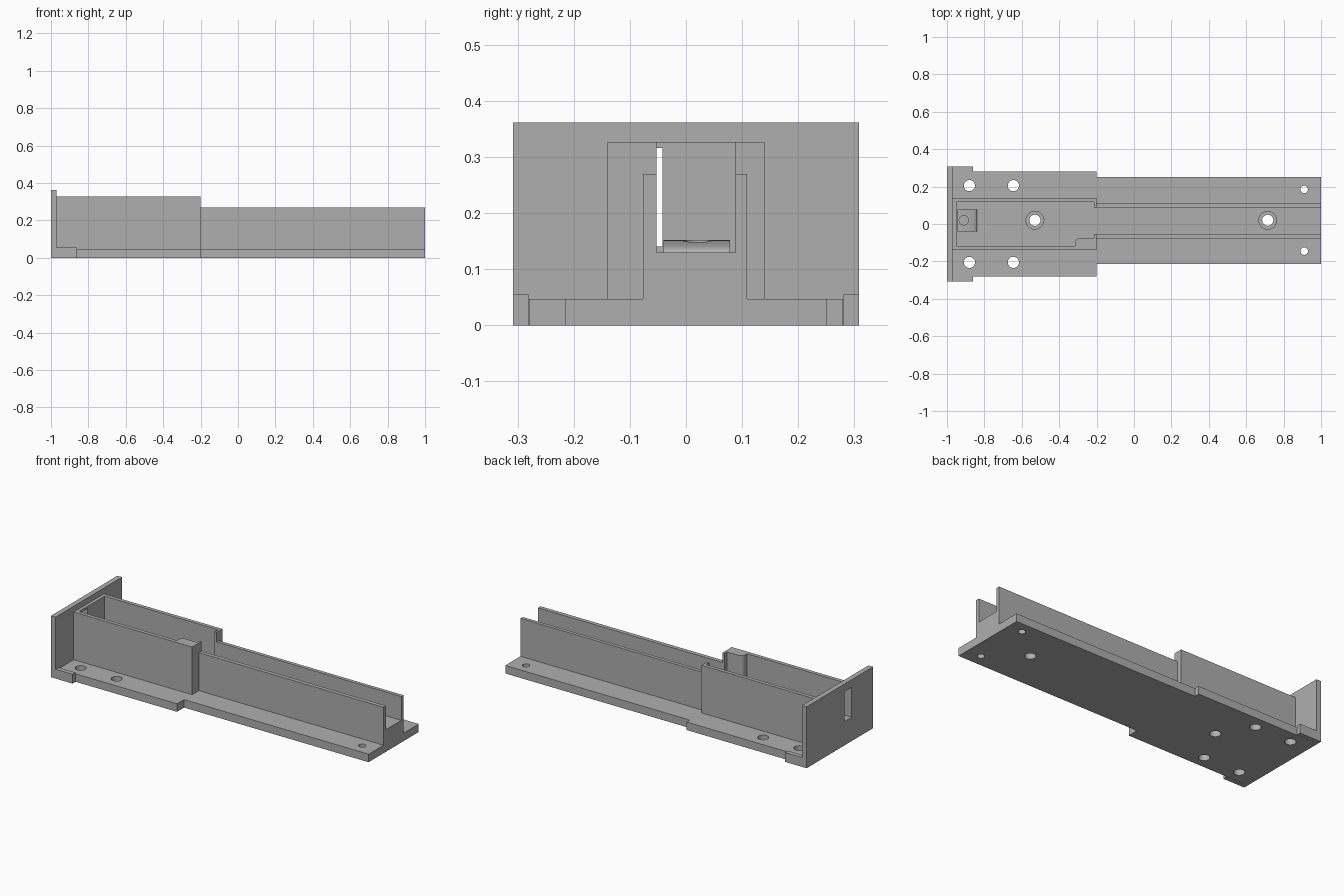
import bpy, bmesh, math
from mathutils import Vector

cube = bpy.data.objects.get("Cube")
if cube:
    bpy.data.objects.remove(cube, do_unlink=True)

grey = bpy.data.materials.new("plain grey")
grey.use_nodes = True
colour = (0.43, 0.43, 0.43, 1)
grey.diffuse_color = colour
grey.node_tree.nodes["Principled BSDF"].inputs["Base Color"].default_value = colour


def prism(name, points, direction):
    """Closed solid from a flat outline swept along a direction."""
    bm = bmesh.new()
    face = bm.faces.new([bm.verts.new(p) for p in points])
    swept = bmesh.ops.extrude_face_region(bm, geom=[face])["geom"]
    verts = [g for g in swept if isinstance(g, bmesh.types.BMVert)]
    bmesh.ops.translate(bm, verts=verts, vec=Vector(direction))
    bmesh.ops.recalc_face_normals(bm, faces=bm.faces)
    mesh = bpy.data.meshes.new(name)
    bm.to_mesh(mesh)
    bm.free()
    mesh.materials.append(grey)
    obj = bpy.data.objects.new(name, mesh)
    bpy.context.collection.objects.link(obj)
    return obj


def plan(name, outline, z0, z1):
    return prism(name, [(x, y, z0) for x, y in outline], (0, 0, z1 - z0))


def box(name, x0, x1, y0, y1, z0, z1):
    return plan(name, [(x0, y0), (x1, y0), (x1, y1), (x0, y1)], z0, z1)


def arc(cx, cy, r, start, end, steps):
    angles = [math.radians(start + (end - start) * i / steps) for i in range(steps + 1)]
    return [(cx + r * math.cos(a), cy + r * math.sin(a)) for a in angles]


def drill(x, y, r, z0, z1):
    return plan("drill", arc(x, y, r, 0, 345, 23), z0, z1)


def cut(obj, cutters):
    for cutter in cutters:
        cutter.hide_render = True
        mod = obj.modifiers.new("cut", "BOOLEAN")
        mod.operation, mod.solver, mod.object = "DIFFERENCE", "EXACT", cutter
        bpy.context.view_layer.objects.active = obj
        bpy.ops.object.modifier_apply(modifier=mod.name)
        bpy.data.objects.remove(cutter, do_unlink=True)


def smooth(obj):
    bpy.ops.object.select_all(action="DESELECT")
    obj.select_set(True)
    bpy.context.view_layer.objects.active = obj
    bpy.ops.object.shade_smooth_by_angle(angle=math.radians(30))


BASE, FLOOR, MID = 0.047, 0.13, 0.02
STEP = -0.2  # where the wide housing meets the narrow rail


def screw_hole(x):
    """Through hole with a wider recess for the screw head."""
    return [drill(x, MID, 0.03, -0.1, 0.3), drill(x, MID, 0.048, 0.08, 0.3)]


# Stepped base plate with mounting holes
base = plan("base_plate", [(-0.97, -0.28), (STEP, -0.28), (STEP, -0.215), (1, -0.215),
                           (1, 0.25), (STEP, 0.25), (STEP, 0.28), (-0.97, 0.28)], 0, BASE)
holes = [drill(x, y, 0.03, -0.1, 0.1) for x in (-0.88, -0.645) for y in (-0.205, 0.205)]
holes += [drill(0.91, y, 0.02, -0.1, 0.1) for y in (-0.145, 0.185)]
holes += [drill(x, MID, 0.03, -0.1, 0.1) for x in (-0.53, 0.715)]
cut(base, holes)

# Housing with a pocket, rounded corner block and opening to the rail
housing = box("housing", -0.97, STEP, -0.14, 0.14, BASE, 0.327)
pocket = [(-0.95, -0.118), (-0.315, -0.118)] + arc(-0.29, -0.1, 0.025, 180, 90, 8)
pocket += [(-0.213, -0.075), (-0.213, -0.053), (-0.15, -0.053), (-0.15, 0.088),
           (-0.213, 0.088), (-0.213, 0.118), (-0.95, 0.118)]
cut(housing, [plan("pocket", pocket, FLOOR, 0.5)] + screw_hole(-0.53)
    + [box("slot", -1.1, -0.93, -0.11, -0.042, 0.14, 0.316)])

# Open-topped rail with a U-shaped section
section = [(-0.077, BASE), (0.109, BASE), (0.109, 0.27), (0.088, 0.27),
           (0.088, FLOOR), (-0.053, FLOOR), (-0.053, 0.27), (-0.077, 0.27)]
rail = prism("rail", [(STEP, y, z) for y, z in section], (1 - STEP, 0, 0))
cut(rail, screw_hole(0.715))

# End plate with a tall slot
end_plate = box("end_plate", -1, -0.97, -0.308, 0.308, 0, 0.361)
cut(end_plate, [box("slot", -1.1, -0.9, -0.11, -0.042, 0.14, 0.316)])

# Feet bracing the end plate on both sides
for side, label in ((1, "left"), (-1, "right")):
    box(label + "_foot", -0.97, -0.86, *sorted((side * 0.281, side * 0.308)), 0, 0.055)

# Curved rest inside the housing with a blind hole
curve = [(-0.945 + 0.105 * math.sin(a), FLOOR + 0.022 * math.cos(a))
         for a in [math.radians(90 * i / 10) for i in range(11)]]
rest = prism("curved_rest", [(x, -0.04, z) for x, z in [(-0.945, FLOOR)] + curve], (0, 0.118, 0))
cut(rest, [drill(-0.91, MID, 0.025, 0.134, 0.3)])

for part in (base, housing, rail, end_plate, rest):
    smooth(part)
